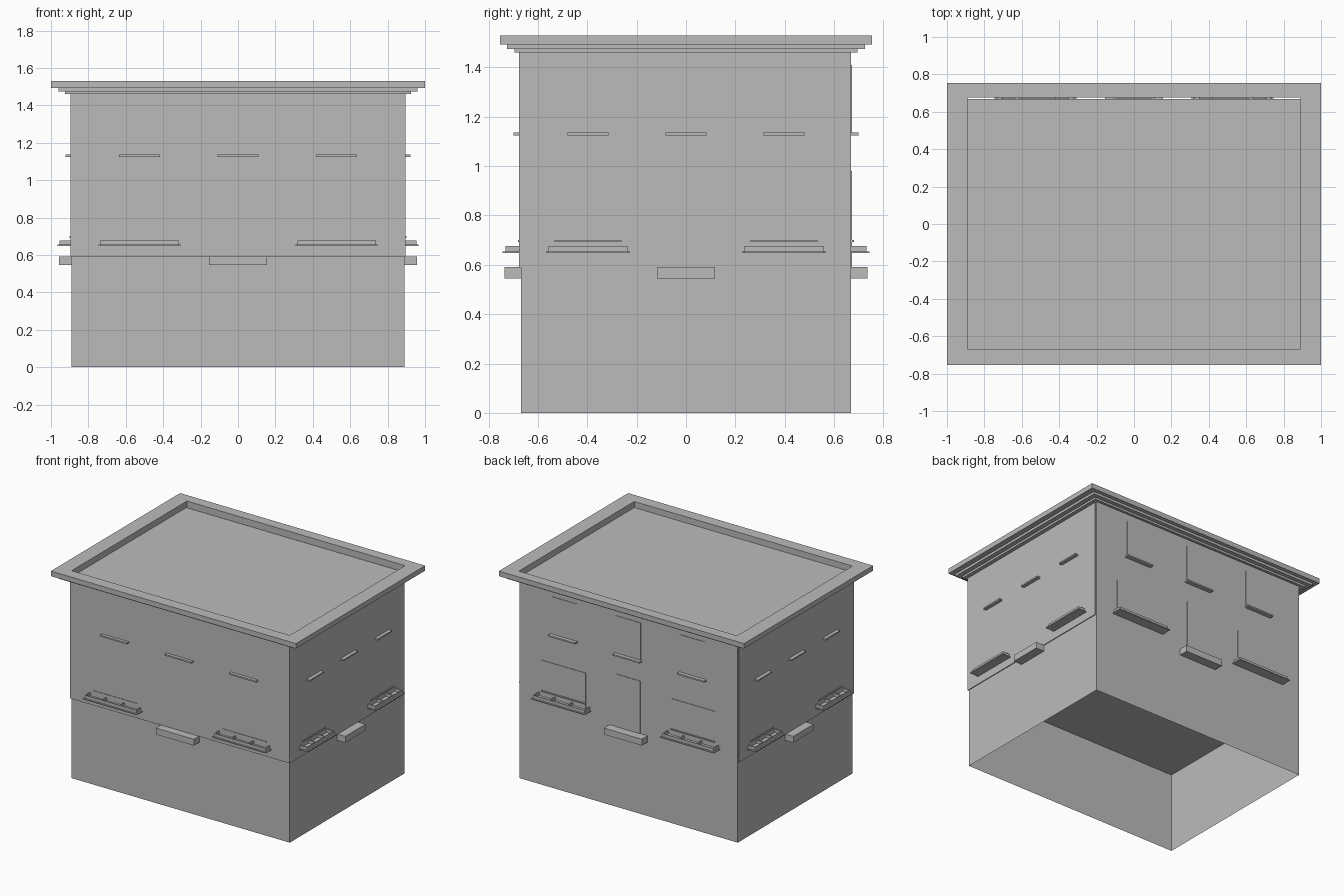
import bpy
import bmesh
from mathutils import Matrix, Vector

cube = bpy.data.objects.get("Cube")
if cube:
    bpy.data.objects.remove(cube)

GREY = (0.5, 0.5, 0.5, 1)
mat = bpy.data.materials.new("plain grey")
mat.use_nodes = True
mat.diffuse_color = GREY
mat.node_tree.nodes["Principled BSDF"].inputs["Base Color"].default_value = GREY

W, D, FLOOR = 0.89, 0.668, 0.59   # half width, half depth, ceiling of the open ground floor


def finish(name, bm):
    mesh = bpy.data.meshes.new(name)
    bm.to_mesh(mesh)
    bm.free()
    mesh.materials.append(mat)
    obj = bpy.data.objects.new(name, mesh)
    bpy.context.collection.objects.link(obj)
    return obj


def add_box(bm, x, y, z, skip=None):
    """Box from three (low, high) ranges; skip is the normal of a face to leave out."""
    lo, hi = Vector((x[0], y[0], z[0])), Vector((x[1], y[1], z[1]))
    verts = bmesh.ops.create_cube(bm, size=1)["verts"]
    for v in verts:
        v.co = (lo + hi) / 2 + v.co * (hi - lo)
    if skip:
        faces = {f for v in verts for f in v.link_faces}
        bm.normal_update()
        bmesh.ops.delete(bm, geom=[f for f in faces if f.normal.dot(Vector(skip)) > 0.9],
                         context='FACES')


def box(name, x, y, z, skip=None):
    bm = bmesh.new()
    add_box(bm, x, y, z, skip)
    return finish(name, bm)


# Ground floor shell, open underneath, with the slightly wider upper storey on it
box("ground_floor", (-W, W), (-D, D), (0, FLOOR), (0, 0, -1))
box("upper_storey", (-0.896, 0.896), (-0.677, 0.66), (FLOOR, 1.485))
box("back_wall", (-W, W), (0.66, D), (FLOOR, 1.485))


# Stepped cornice: one open ring for each tier
def ring(name, x, y, z0, z1):
    bm = bmesh.new()
    add_box(bm, (-x, x), (-y, -D), (z0, z1))
    add_box(bm, (-x, x), (0.676, y), (z0, z1))
    for s in (-1, 1):
        add_box(bm, sorted((s * W, s * x)), (-D, 0.676), (z0, z1))
    finish(name, bm)


ring("cornice_lower", 0.925, 0.695, 1.46, 1.475)
ring("cornice_middle", 0.96, 0.725, 1.475, 1.493)
ring("cornice_top", 1.0, 0.753, 1.493, 1.53)


# Fittings of one facade, built facing -y with the wall at y = -wall, then turned
def facade(side, angle, wall, spread, wide):
    turn = Matrix.Rotation(angle, 4, 'Z')

    def part(name, boxes):
        bm = bmesh.new()
        for x, out, z in boxes:
            add_box(bm, x, (-wall - out[1], -wall - out[0]), z)
        bm.transform(turn)
        finish(f"{side}_{name}", bm)

    part("door_step", [((-0.155 * wide, 0.155 * wide), (0, 0.068), (0.545, 0.592))])

    for i in (-1, 0, 1):
        c, h = i * spread, 0.11 * wide
        part("upper_sill", [((c - h, c + h), (0, 0.032), (1.125, 1.136))])

    for s in (-1, 1):
        c, h = s * spread, 0.21 * wide
        tray = (0, 0.064)
        boxes = [((c - h - 0.01, c + h + 0.01), (0, 0.075), (0.648, 0.655)),
                 ((c - h, c + h), (0.058, 0.064), (0.655, 0.677))]
        for k in (-1, -0.35, 0.35, 1):
            p = c + k * (h - 0.004)
            boxes.append(((p - 0.004, p + 0.004), tray, (0.655, 0.677)))
        part("planter", boxes)
        part("window_ledge", [((c - h * 0.85, c + h * 0.85), (0, 0.013), (0.692, 0.7))])


PI = 3.14159265
facade("front", 0, D, 0.527, 1)
facade("back", PI, D, 0.527, 1)
facade("left", PI / 2, W, 0.397, 0.76)
facade("right", -PI / 2, W, 0.397, 0.76)

# Thin window and door panels on the back wall
PANEL = (D, D + 0.004)
for c in (-0.52, 0, 0.52):
    box("upper_window", (c - 0.1, c + 0.1), PANEL, (1.135, 1.41))
for c in (-0.53, 0.53):
    box("lower_window", (c - 0.18, c + 0.18), PANEL, (0.655, 0.92))
box("back_door", (-0.095, 0.095), PANEL, (FLOOR, 0.98))
